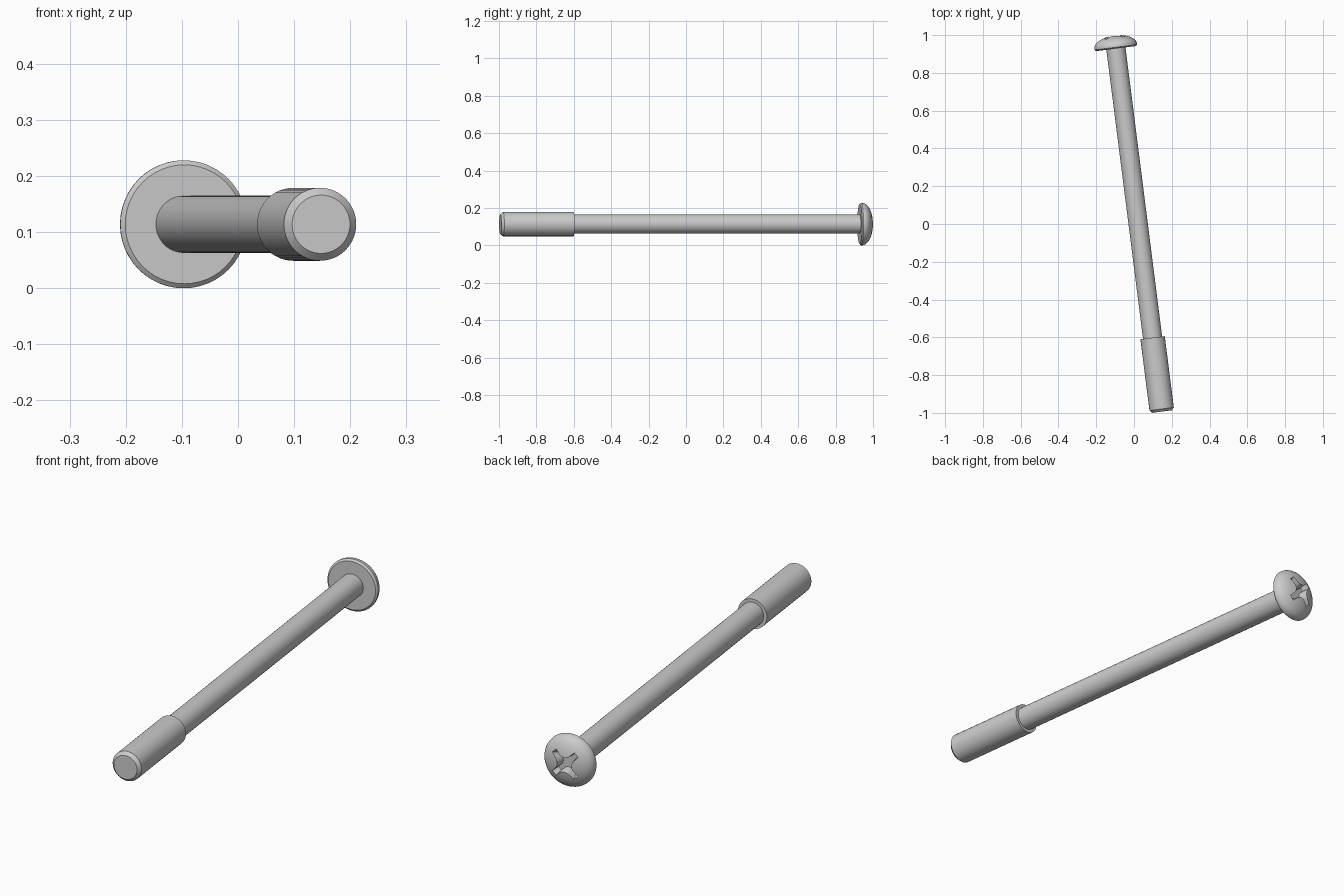
import bpy, bmesh
from math import sin, cos, pi, radians
from mathutils import Matrix, Vector

if "Cube" in bpy.data.objects:
    bpy.data.objects.remove(bpy.data.objects["Cube"])

# Screw axis: starts at the threaded tip, leans slightly towards -x
A = radians(7.23)
PLACE = Matrix(((cos(A), 0, -sin(A), 0.148),
                (sin(A), 0, cos(A), -0.993),
                (0, -1, 0, 0.114),
                (0, 0, 0, 1)))
SEGS = 48
HEAD_Z = 1.937


def finish(name, bm):
    bmesh.ops.recalc_face_normals(bm, faces=bm.faces)
    bm.transform(PLACE)
    bmesh.ops.recalc_face_normals(bm, faces=bm.faces)
    mesh = bpy.data.meshes.new(name)
    bm.to_mesh(mesh)
    bm.free()
    ob = bpy.data.objects.new(name, mesh)
    bpy.context.collection.objects.link(ob)
    return ob


def loft(bm, rings):
    """Closed solid through a list of equal-sized point rings."""
    loops = [[bm.verts.new(p) for p in ring] for ring in rings]
    n = len(loops[0])
    for a, b in zip(loops, loops[1:]):
        for i in range(n):
            j = (i + 1) % n
            bm.faces.new((a[i], a[j], b[j], b[i]))
    bm.faces.new(loops[0][::-1])
    bm.faces.new(loops[-1])


def lathe(name, profile):
    bm = bmesh.new()
    loft(bm, [[Vector((r * cos(2 * pi * i / SEGS), r * sin(2 * pi * i / SEGS), z))
               for i in range(SEGS)] for r, z in profile])
    return finish(name, bm)


def smooth(ob):
    bpy.ops.object.select_all(action='DESELECT')
    ob.select_set(True)
    bpy.context.view_layer.objects.active = ob
    bpy.ops.object.shade_smooth_by_angle(angle=radians(30))


# Shaft and thicker threaded end with chamfered tip
shaft = lathe("shaft", [(0.051, 0.38), (0.051, HEAD_Z + 0.005)])
thread = lathe("threaded_end", [(0.052, 0), (0.065, 0.014), (0.065, 0.394)])

# Domed head with a small bevel under the rim
dome = [(0.114 * cos(t), HEAD_Z + 0.012 + 0.058 * sin(t))
        for t in (pi / 2 * k / 12 for k in range(12))]
dome.append((0.003, HEAD_Z + 0.07))
head = lathe("head", [(0.106, HEAD_Z), (0.114, HEAD_Z + 0.007)] + dome)

# Cross-shaped driver recess with filleted inner corners, tapering inwards
W, R, F = 0.013, 0.076, 0.033
quarter = [Vector((R, -W, 0)), Vector((R, W, 0))]
for k in range(7):
    t = -pi / 2 - pi / 2 * k / 6
    quarter.append(Vector((W + F + F * cos(t), W + F + F * sin(t), 0)))
outline = [Matrix.Rotation(pi / 4 + q * pi / 2, 3, 'Z') @ p
           for q in range(4) for p in quarter]
bm = bmesh.new()
loft(bm, [[p * s + Vector((0, 0, HEAD_Z + h)) for p in outline]
          for s, h in ((0.72, 0.03), (1.12, 0.085))])
cutter = finish("recess_cutter", bm)
cutter.hide_render = True
cutter.hide_set(True)

cut = head.modifiers.new("recess", 'BOOLEAN')
cut.operation = 'DIFFERENCE'
cut.solver = 'EXACT'
cut.object = cutter
bpy.context.view_layer.objects.active = head
bpy.ops.object.modifier_apply(modifier=cut.name)
bpy.data.objects.remove(cutter)

for ob in (shaft, thread, head):
    smooth(ob)
